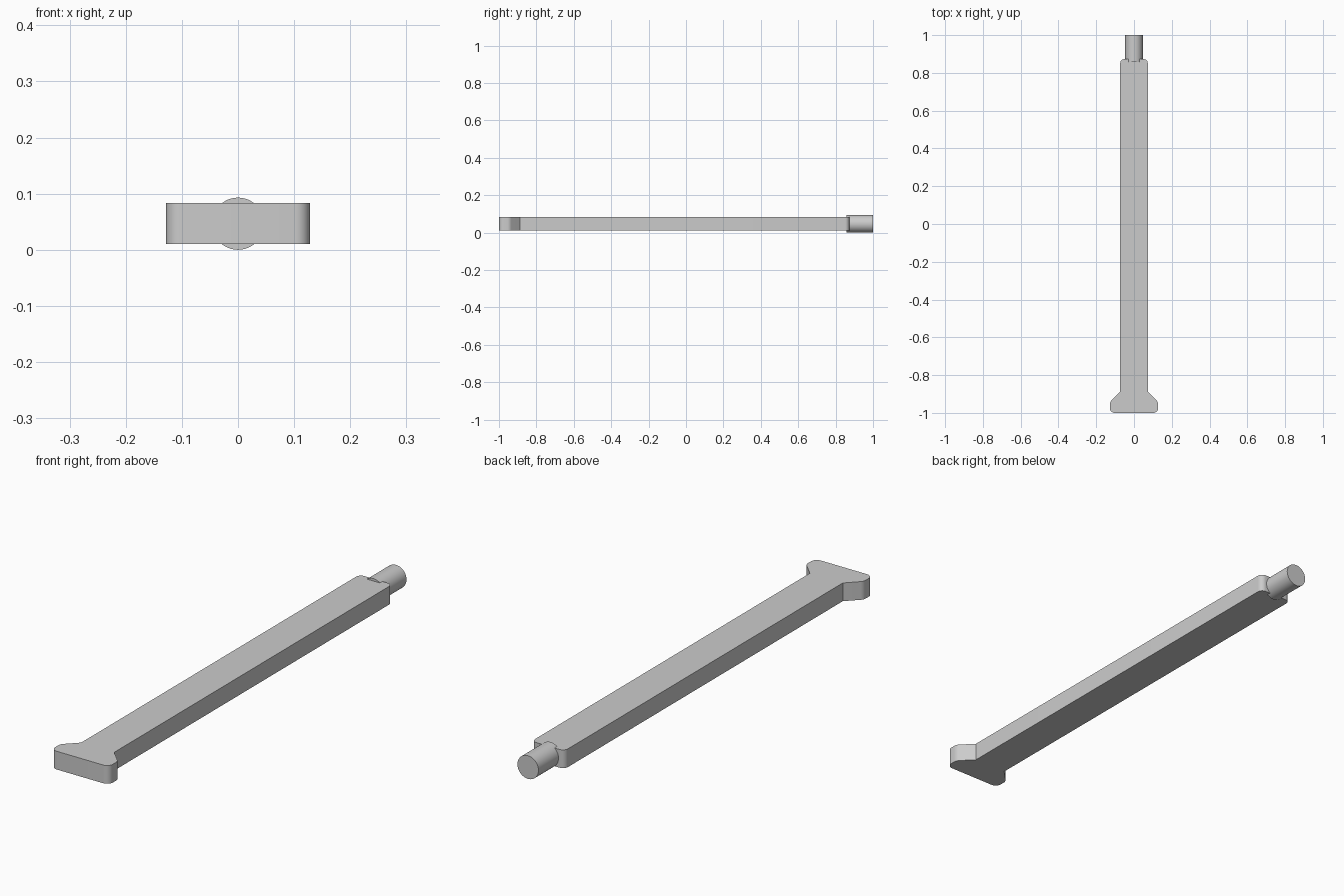
import bpy
import bmesh
import math
from mathutils import Vector

cube = bpy.data.objects.get("Cube")
if cube:
    bpy.data.objects.remove(cube, do_unlink=True)

GREY = (0.6, 0.6, 0.6, 1.0)
metal = bpy.data.materials.new("light grey")
metal.diffuse_color = GREY
metal.use_nodes = True
metal.node_tree.nodes["Principled BSDF"].inputs["Base Color"].default_value = GREY

MID_Z = 0.0465      # height of the shared centre line
THICK = 0.073       # bar thickness
PIN_R = 0.0465


def finish(bm, name):
    bmesh.ops.recalc_face_normals(bm, faces=bm.faces[:])
    mesh = bpy.data.meshes.new(name)
    bm.to_mesh(mesh)
    bm.free()
    mesh.materials.append(metal)
    obj = bpy.data.objects.new(name, mesh)
    bpy.context.collection.objects.link(obj)
    bpy.ops.object.select_all(action="DESELECT")
    obj.select_set(True)
    bpy.context.view_layer.objects.active = obj
    bpy.ops.object.shade_smooth_by_angle(angle=math.radians(30))
    return obj


def fillet(before, corner, after, radius, steps=8):
    """Points of an arc that rounds one corner of an outline."""
    p, a, b = Vector(corner), Vector(before), Vector(after)
    if radius == 0:
        return [p]
    u, v = (a - p).normalized(), (b - p).normalized()
    half = u.angle(v) / 2
    centre = p + (u + v).normalized() * radius / math.sin(half)
    start = p + u * radius / math.tan(half) - centre
    end = p + v * radius / math.tan(half) - centre
    sweep = math.pi - 2 * half
    return [centre + (start * math.sin(sweep * (1 - i / steps))
                      + end * math.sin(sweep * i / steps)) / math.sin(sweep)
            for i in range(steps + 1)]


# Flat bar with a flared foot: half outline (x, y, corner radius), mirrored
half = [(0.128, -1.0, 0.026), (0.128, -0.943, 0.03),
        (0.073, -0.888, 0), (0.073, 0.873, 0.022)]
corners = half + [(-x, y, r) for x, y, r in reversed(half)]
outline = []
for i, (x, y, r) in enumerate(corners):
    prev, nxt = corners[i - 1], corners[(i + 1) % len(corners)]
    outline += fillet(prev[:2], (x, y), nxt[:2], r)

bm = bmesh.new()
base = bm.faces.new([bm.verts.new((p.x, p.y, MID_Z - THICK / 2)) for p in outline])
top = bmesh.ops.extrude_face_region(bm, geom=[base], use_keep_orig=True)["geom"]
bmesh.ops.translate(bm, vec=(0, 0, THICK),
                    verts=[g for g in top if isinstance(g, bmesh.types.BMVert)])
finish(bm, "flared_bar")

# Round pin set into the back end of the bar
PIN_START, PIN_END = 0.857, 1.0
bm = bmesh.new()
bmesh.ops.create_cone(bm, cap_ends=True, segments=48, radius1=PIN_R, radius2=PIN_R,
                      depth=PIN_END - PIN_START)
pin = finish(bm, "end_pin")
pin.rotation_euler.x = math.pi / 2
pin.location = (0, (PIN_START + PIN_END) / 2, MID_Z)
